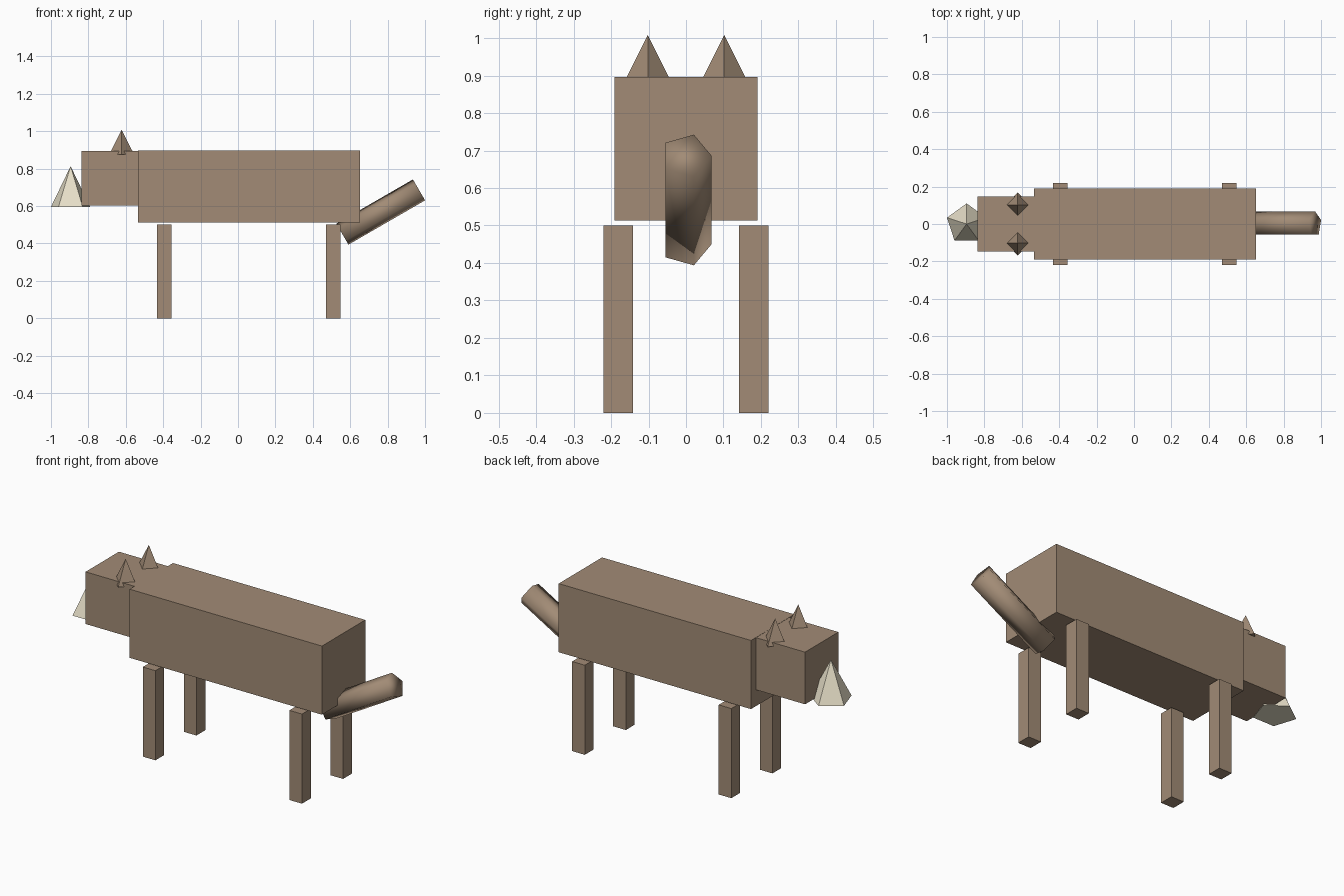
import bpy
from math import radians

if "Cube" in bpy.data.objects:
    bpy.data.objects.remove(bpy.data.objects["Cube"])


def material(name, rgb):
    m = bpy.data.materials.new(name)
    m.diffuse_color = (*rgb, 1)
    m.use_nodes = True
    m.node_tree.nodes["Principled BSDF"].inputs["Base Color"].default_value = m.diffuse_color
    return m


brown = material("brown", (0.36, 0.26, 0.18))
cream = material("cream", (0.80, 0.74, 0.58))


def finish(name, mat):
    ob = bpy.context.object
    ob.name = ob.data.name = name
    ob.data.materials.append(mat)
    return ob


def box(name, lo, hi):
    centre = [(a + b) / 2 for a, b in zip(lo, hi)]
    size = [b - a for a, b in zip(lo, hi)]
    bpy.ops.mesh.primitive_cube_add(size=1, location=centre)
    ob = finish(name, brown)
    for v in ob.data.vertices:
        v.co = [c * s for c, s in zip(v.co, size)]
    return ob


def cone(name, sides, radius, x, y, z0, z1, mat):
    bpy.ops.mesh.primitive_cone_add(vertices=sides, radius1=radius, radius2=0,
                                    depth=z1 - z0, location=(x, y, (z0 + z1) / 2))
    return finish(name, mat)


# Body and head blocks
box("body", (-0.535, -0.191, 0.513), (0.652, 0.191, 0.896))
box("head", (-0.838, -0.147, 0.604), (-0.535, 0.147, 0.895))

# Five-sided pointed snout
cone("snout", 5, 0.11, -0.895, 0, 0.596, 0.813, cream)

# Legs and ears, mirrored left and right
for side, s in (("right", -1), ("left", 1)):
    for end, x in (("front", -0.395), ("back", 0.51)):
        y = 0.181 * s
        box(f"{end}_leg_{side}", (x - 0.039, y - 0.039, 0), (x + 0.039, y + 0.039, 0.5))
    cone(f"ear_{side}", 4, 0.067, -0.622, 0.102 * s, 0.875, 1.008, brown)

# Smooth five-sided tail, raised 30 degrees
bpy.ops.mesh.primitive_cylinder_add(vertices=5, radius=0.068, depth=0.473,
                                    location=(0.763, 0, 0.568),
                                    rotation=(0, radians(60), 0))
finish("tail", brown)
bpy.ops.object.shade_smooth()
